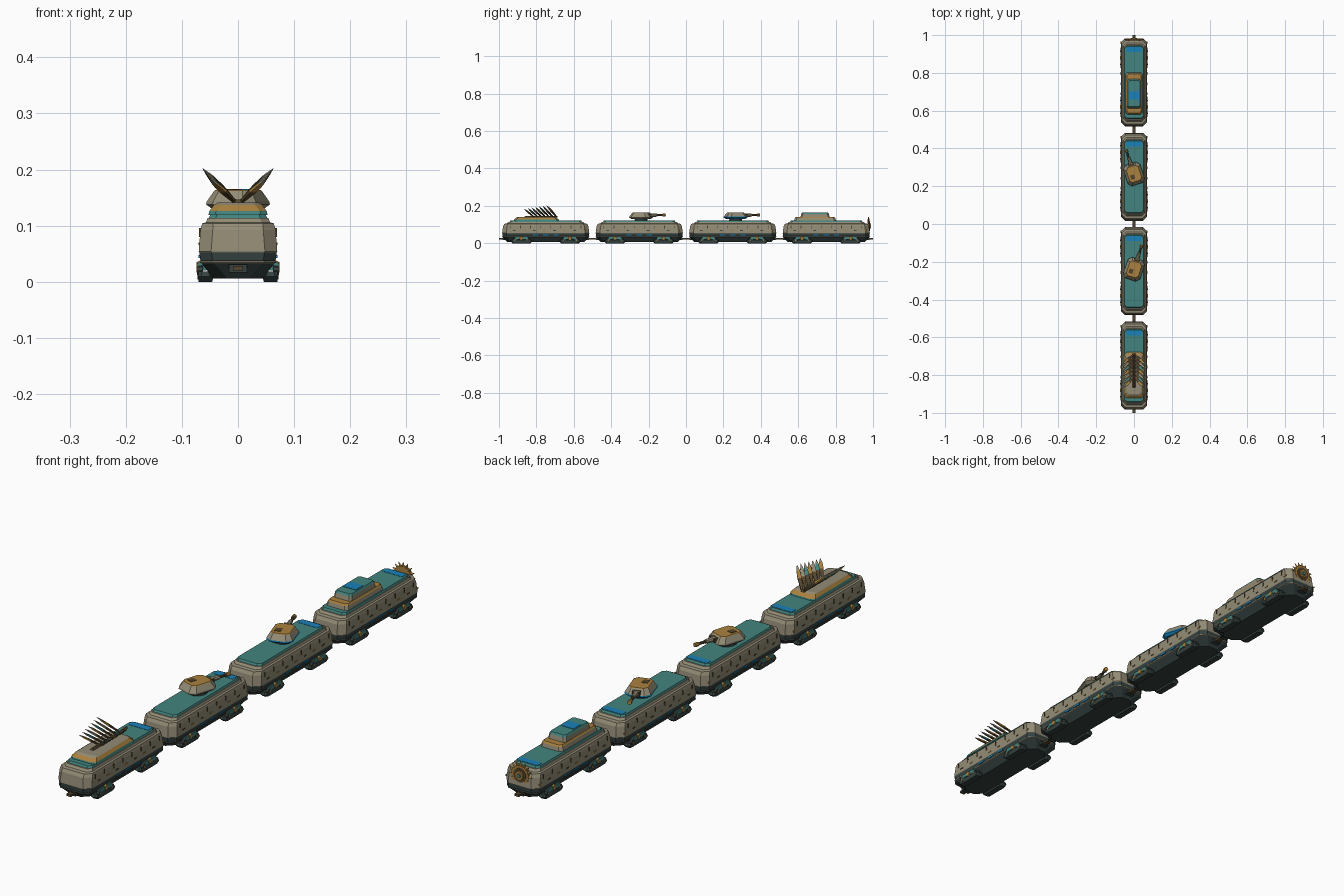
import bpy, bmesh, math
from mathutils import Matrix, Vector

if "Cube" in bpy.data.objects:
    bpy.data.objects.remove(bpy.data.objects["Cube"])


def material(name, rgb):
    m = bpy.data.materials.new(name)
    m.use_nodes = True
    m.diffuse_color = (*rgb, 1)
    m.node_tree.nodes["Principled BSDF"].inputs["Base Color"].default_value = (*rgb, 1)
    return m


TAN = material("khaki armour", (0.29, 0.26, 0.18))
TEAL = material("teal deck", (0.055, 0.23, 0.21))
GOLD = material("ochre gold", (0.40, 0.22, 0.05))
DARK = material("dark green steel", (0.035, 0.055, 0.052))
BLUE = material("bright blue", (0.01, 0.22, 0.48))
BROWN = material("dark brown", (0.09, 0.06, 0.025))


def finish(name, bm, mats, matrix):
    bmesh.ops.recalc_face_normals(bm, faces=bm.faces)
    mesh = bpy.data.meshes.new(name)
    bm.to_mesh(mesh)
    bm.free()
    for m in mats:
        mesh.materials.append(m)
    ob = bpy.data.objects.new(name, mesh)
    ob.matrix_world = matrix
    bpy.context.scene.collection.objects.link(ob)
    return ob


def loft(name, rings, colours, matrix=Matrix(), shift=(0, 0)):
    """Stack rectangular rings (z, half x, half y, chamfer); colours: one per band, last is the cap."""
    bm = bmesh.new()
    mats = list(dict.fromkeys(colours))
    levels = []
    for z, hx, hy, c in rings:
        pts = []
        for sx, sy in ((1, 1), (-1, 1), (-1, -1), (1, -1)):
            pair = [(sx * hx, sy * (hy - c)), (sx * (hx - c), sy * hy)]
            pair = pair if sx * sy > 0 else pair[::-1]
            pts += pair if rings[0][3] else pair[:1]
        levels.append([bm.verts.new((x + shift[0], y + shift[1], z)) for x, y in pts])
    n = len(levels[0])
    for k, (a, b) in enumerate(zip(levels, levels[1:])):
        for i in range(n):
            j = (i + 1) % n
            bm.faces.new((a[i], a[j], b[j], b[i])).material_index = mats.index(colours[k])
    bm.faces.new(levels[0]).material_index = mats.index(colours[0])
    bm.faces.new(levels[-1]).material_index = mats.index(colours[-1])
    return finish(name, bm, mats, matrix)


def box(name, centre, half, colour, matrix=Matrix()):
    hx, hy, hz = half
    return loft(name, [(-hz, hx, hy, 0), (hz, hx, hy, 0)], [colour, colour],
                matrix @ Matrix.Translation(centre))


def rod(name, start, axis, length, r1, r2, colour, sides=10, matrix=Matrix()):
    """Cylinder or cone starting at a point and running along an axis."""
    bm = bmesh.new()
    bmesh.ops.create_cone(bm, cap_ends=True, segments=sides, radius1=r1, radius2=r2, depth=length,
                          matrix=Matrix.Translation((0, 0, length / 2)))
    turn = Vector(axis).to_track_quat('Z', 'Y').to_matrix().to_4x4()
    return finish(name, bm, [colour], matrix @ Matrix.Translation(start) @ turn)


def hull(y):
    at = Matrix.Translation((0, y, 0))
    # Armoured body with dark belly, light rail and dark skirt
    loft("hull", [(.006, .044, .205, .025), (.033, .065, .23, .022), (.034, .068, .233, .022),
                  (.037, .068, .233, .022), (.038, .067, .231, .022), (.052, .069, .232, .022),
                  (.054, .070, .233, .022), (.092, .067, .228, .022), (.104, .064, .221, .02),
                  (.106, .057, .207, .015), (.114, .054, .200, .015)],
         [DARK, TAN, TAN, DARK, DARK, TAN, TAN, TAN, TAN, TAN, TAN], at)
    # Roof deck with a blue panel at the rear
    loft("roof_deck", [(.113, .052, .195, .012), (.121, .049, .19, .012)], [TEAL, TEAL], at)
    box("rear_deck_panel", (0, .173, .121), (.041, .013, .001), BLUE, at)
    for s in (-1, 1):
        for i in range(8):
            yy = (i - 3.5) * .054
            box("side_slit", (s * .067, yy, .088), (.0025, .0018, .008), BROWN, at)
            box("side_light", (s * .069, yy + .02, .068), (.0015, .007, .0022), GOLD if i % 2 else BROWN, at)
        for yy in (-.055, 0, .055):
            box("skirt_lamp", (s * .0675, yy, .045), (.0025, .014, .003), BLUE, at)
        # Running gear: skid, wheels, frame and hub
        for yy in (-.13, .13):
            loft("bogie_skid", [(0, .012, .048, .006), (.009, .014, .058, .006), (.018, .012, .054, .006)],
                 [DARK, DARK, DARK], at, (s * .058, yy))
            box("bogie_frame", (s * .064, yy, .027), (.008, .034, .007), TEAL, at)
            rod("bogie_hub", (s * .066, yy, .026), (s, 0, 0), .008, .013, .009, GOLD, 8, at)
            for dy in (-.034, .034):
                rod("bogie_wheel", (s * .062, yy + dy, .016), (s, 0, 0), .010, .013, .012, DARK, 10, at)
                rod("wheel_cap", (s * .071, yy + dy, .016), (s, 0, 0), .002, .005, .004, GOLD, 6, at)
    # Couplers at both ends
    for s in (-1, 1):
        box("coupler_plate", (0, s * .224, .024), (.016, .008, .007), DARK, at)
        box("coupler", (0, s * .24, .024), (.009, .010, .004), BROWN, at)


def turret(y, degrees, sill):
    at = Matrix.Translation((0, y, 0)) @ Matrix.Rotation(math.radians(degrees), 4, 'Z')
    rod("turret_ring", (0, 0, .119), (0, 0, 1), .012, .036, .034, DARK, 12, at)
    loft("turret", [(.130, .038, .046, .014), (.138, .047, .058, .018), (.143, .046, .057, .018),
                    (.162, .035, .043, .013), (.164, .033, .041, .012)],
         [sill, sill, TAN, GOLD, GOLD], at)
    box("turret_hatch", (-.012, -.014, .1645), (.011, .012, .001), BROWN, at)
    box("gun_mantlet", (0, .052, .149), (.014, .010, .008), BROWN, at)
    rod("gun_sleeve", (0, .055, .150), (0, 1, 0), .035, .0095, .008, TAN, 8, at)
    rod("gun_barrel", (0, .085, .150), (0, 1, 0), .046, .0055, .005, BROWN, 8, at)
    rod("gun_muzzle", (0, .121, .150), (0, 1, 0), .015, .008, .008, GOLD, 8, at)


for y in (-.75, -.25, .25, .75):
    hull(y)

# Lead car: stepped cabin with a swept crest of blades
loft("lead_cabin", [(.119, .053, .122, .012), (.126, .051, .12, .012), (.137, .043, .108, .012),
                    (.141, .036, .1, .01)], [TEAL, GOLD, TAN, TAN], Matrix.Translation((0, -.8, 0)))
loft("crest_spine", [(.140, .008, .09, 0), (.147, .003, .085, 0)], [BROWN, BROWN], Matrix.Translation((0, -.775, 0)))
blade_colours = (GOLD, TAN, TEAL)
for s in (-1, 1):
    for i in range(7):
        base = Vector((s * .002, -.69 - .02 * i, .139))
        reach = Vector((s * (.061 - .002 * i), -.055, .063 - .003 * i))
        turn = reach.to_track_quat('Z', 'X').to_matrix().to_4x4()
        length = reach.length
        loft("crest_blade", [(0, .002, .003, 0), (length * .5, .0025, .0075, 0), (length * .8, .002, .0055, 0),
                             (length, .0003, .0003, 0)],
             [BROWN, blade_colours[i % 3], TAN, TAN], Matrix.Translation(base) @ turn)

# Two gun cars
turret(-.24, -18, TAN)
turret(.265, 18, BLUE)

# Tail car: two-tier cabin
tail = Matrix.Translation((0, .69, 0))
loft("tail_cabin", [(.119, .046, .112, .01), (.135, .042, .108, .01), (.141, .038, .103, .01)],
     [TAN, GOLD, GOLD], tail)
loft("tail_upper_cabin", [(.140, .037, .078, .008), (.157, .035, .074, .008), (.164, .031, .069, .008)],
     [TAN, TEAL, TEAL], tail)
box("tail_roof_panel", (0, -.01, .1645), (.026, .022, .001), BLUE, tail)

# Toothed wheel on the tail
wheel = Matrix.Translation((0, .971, .092))
rod("tail_wheel", (0, 0, 0), (0, 1, 0), .010, .036, .036, GOLD, 20, wheel)
rod("tail_wheel_recess", (0, .009, 0), (0, 1, 0), .003, .026, .026, BROWN, 16, wheel)
rod("tail_wheel_boss", (0, .009, 0), (0, 1, 0), .006, .018, .015, GOLD, 12, wheel)
rod("tail_wheel_hub", (0, .012, 0), (0, 1, 0), .007, .009, .007, TEAL, 8, wheel)
for i in range(16):
    spin = wheel @ Matrix.Rotation(i * math.tau / 16, 4, 'Y')
    rod("tail_wheel_tooth", (0, .005, .033), (0, 0, 1), .016, .006, .001, GOLD, 4, spin)
